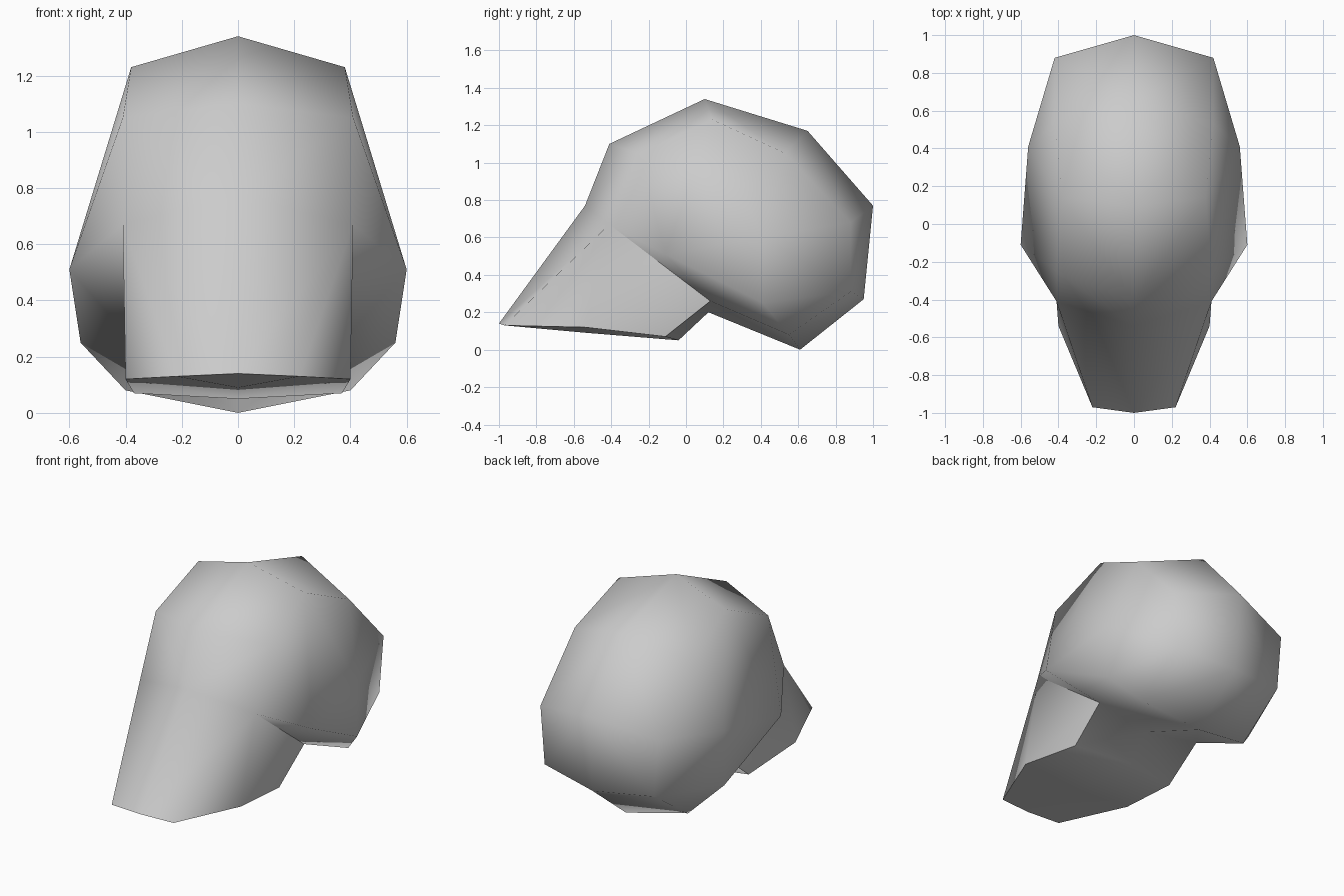
import bpy
import bmesh
import math

default = bpy.data.objects.get("Cube")
if default:
    bpy.data.objects.remove(default, do_unlink=True)


def make_material(name, colour):
    material = bpy.data.materials.new(name)
    material.use_nodes = True
    material.diffuse_color = colour
    material.node_tree.nodes["Principled BSDF"].inputs["Base Color"].default_value = colour
    return material


# Centre profile (y, z): muzzle tip, brow, crown, nape, throat, jaw
centre_profile = [
    (-1, .14), (-.54, .77), (-.41, 1.10), (.10, 1.34), (.65, 1.17), (1, .77),
    (.95, .27), (.61, 0), (.12, .20), (-.04, .05), (-.53, .09),
]
# Matching profile along the edge of the face and skull (x, y, z)
edge_profile = [
    (.22, -.97, .13), (.41, -.41, .67), (.41, -.25, 1.05), (.38, .14, 1.23),
    (.42, .53, 1.05), (.42, .88, .68), (.39, .88, .31), (.40, .55, .08),
    (.38, .13, .26), (.37, -.11, .07), (.40, -.54, .12),
]

bm = bmesh.new()
centre = [bm.verts.new((0, y, z)) for y, z in centre_profile]
edge = [bm.verts.new(point) for point in edge_profile]

# Widest points on the side of the head
cheek = bm.verts.new((.60, -.11, .51))
rear_cheek = bm.verts.new((.56, .41, .25))
temple = bm.verts.new((.56, .41, .60))

# Band from the centre line to the edge, all the way round
count = len(centre)
for i in range(count):
    j = (i + 1) % count
    bm.faces.new((centre[i], centre[j], edge[j], edge[i]))

# Side of the head: flat muzzle side, neck hollow, rounded skull
(lip, eye, brow, crown, back_crown, back, nape,
 base, throat, jaw, mouth) = edge
side_faces = [
    (lip, eye, mouth),
    (eye, throat, mouth),
    (mouth, throat, jaw),
    (eye, cheek, throat),
    (throat, cheek, rear_cheek),
    (throat, rear_cheek, base),
    (base, rear_cheek, nape),
    (nape, rear_cheek, temple, back),
    (back, temple, back_crown),
    (back_crown, temple, crown),
    (crown, temple, cheek),
    (crown, cheek, brow),
    (brow, cheek, eye),
    (cheek, temple, rear_cheek),
]
for corners in side_faces:
    bm.faces.new(corners)

# Mirror the half across the centre plane and weld the seam
half = bm.verts[:] + bm.edges[:] + bm.faces[:]
bmesh.ops.mirror(bm, geom=half, axis="X", merge_dist=.001)
bmesh.ops.remove_doubles(bm, verts=bm.verts[:], dist=.001)
bmesh.ops.recalc_face_normals(bm, faces=bm.faces[:])

mesh = bpy.data.meshes.new("head")
bm.to_mesh(mesh)
bm.free()
head = bpy.data.objects.new("head", mesh)
bpy.context.collection.objects.link(head)
mesh.materials.append(make_material("light grey", (.6, .6, .6, 1)))

# Smooth skin with a crisp muzzle rim
bpy.ops.object.select_all(action="DESELECT")
head.select_set(True)
bpy.context.view_layer.objects.active = head
bpy.ops.object.shade_smooth_by_angle(angle=math.radians(75))
